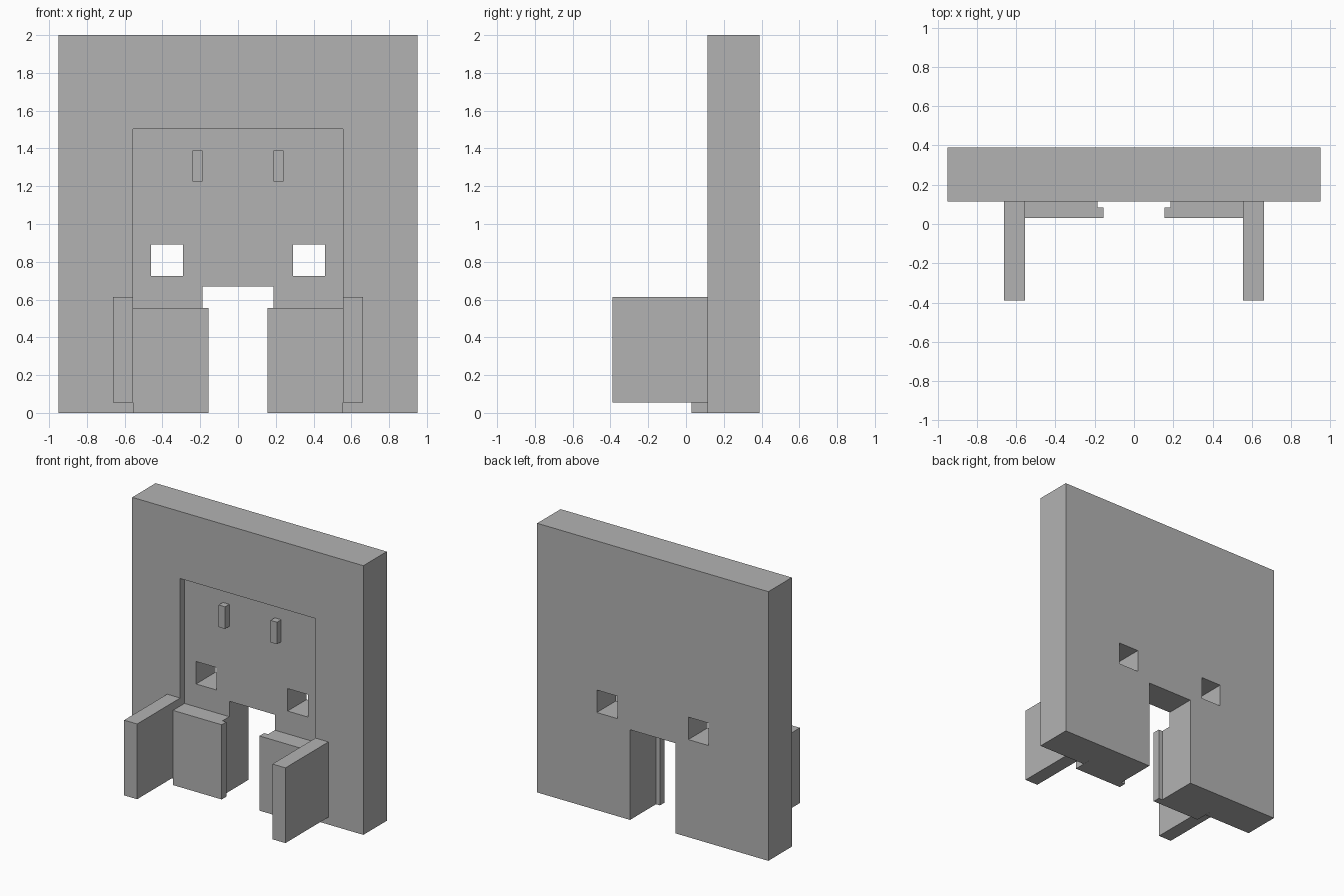
import bpy
import bmesh

default = bpy.data.objects.get("Cube")
if default:
    bpy.data.objects.remove(default, do_unlink=True)

# Single flat grey
GREY = (0.45, 0.45, 0.45, 1.0)
grey = bpy.data.materials.new("plain_grey")
grey.use_nodes = True
grey.diffuse_color = GREY
grey.node_tree.nodes["Principled BSDF"].inputs["Base Color"].default_value = GREY

WALL_FRONT, WALL_BACK = 0.115, 0.39
RECESS_BACK = WALL_FRONT + 0.05
RECESS_SIDE, DOOR_SIDE = 0.556, 0.187


def prism(name, outline, z0, z1):
    """Extrude an outline in the xy plane from z0 up to z1."""
    bm = bmesh.new()
    face = bm.faces.new([bm.verts.new((x, y, z0)) for x, y in outline])
    new = bmesh.ops.extrude_face_region(bm, geom=[face])["geom"]
    top = [v for v in new if isinstance(v, bmesh.types.BMVert)]
    bmesh.ops.translate(bm, verts=top, vec=(0, 0, z1 - z0))
    bmesh.ops.recalc_face_normals(bm, faces=bm.faces)
    mesh = bpy.data.meshes.new(name)
    bm.to_mesh(mesh)
    bm.free()
    mesh.materials.append(grey)
    obj = bpy.data.objects.new(name, mesh)
    bpy.context.collection.objects.link(obj)
    return obj


def box(name, xs, ys, zs):
    (x0, x1), (y0, y1) = xs, ys
    return prism(name, [(x0, y0), (x1, y0), (x1, y1), (x0, y1)], *zs)


def cut(target, cutter):
    """Subtract the cutter and remove it."""
    cutter.hide_render = True
    mod = target.modifiers.new("cut", "BOOLEAN")
    mod.operation, mod.solver, mod.object = "DIFFERENCE", "EXACT", cutter
    bpy.context.view_layer.objects.active = target
    bpy.ops.object.modifier_apply(modifier=mod.name)
    bpy.data.objects.remove(cutter, do_unlink=True)


# Wall with shallow recess, doorway and two square windows
wall = box("wall", (-0.95, 0.95), (WALL_FRONT, WALL_BACK), (0, 2))
cut(wall, box("recess_cutter", (-RECESS_SIDE, RECESS_SIDE), (0, RECESS_BACK), (-0.1, 1.502)))
cut(wall, box("doorway_cutter", (-DOOR_SIDE, DOOR_SIDE), (0, 0.6), (-0.1, 0.67)))

for side, s in (("left", 1), ("right", -1)):
    cut(wall, box("window_cutter", (s * 0.292, s * 0.46), (0, 0.6), (0.725, 0.892)))

    # Door panel, with a thinner lip toward the doorway
    prism(side + "_door_panel",
          [(s * x, y) for x, y in ((0.555, 0.03), (0.155, 0.03), (0.155, 0.085),
                                   (DOOR_SIDE, 0.085), (DOOR_SIDE, RECESS_BACK),
                                   (0.555, RECESS_BACK))],
          0, 0.555)

    # Side fin standing out from the wall
    box(side + "_fin", (s * RECESS_SIDE, s * 0.663), (-0.39, WALL_FRONT), (0.055, 0.614))

    # Upright peg in the recess, flush with the wall front
    box(side + "_peg", (s * DOOR_SIDE, s * 0.24), (WALL_FRONT, RECESS_BACK), (1.226, 1.39))
